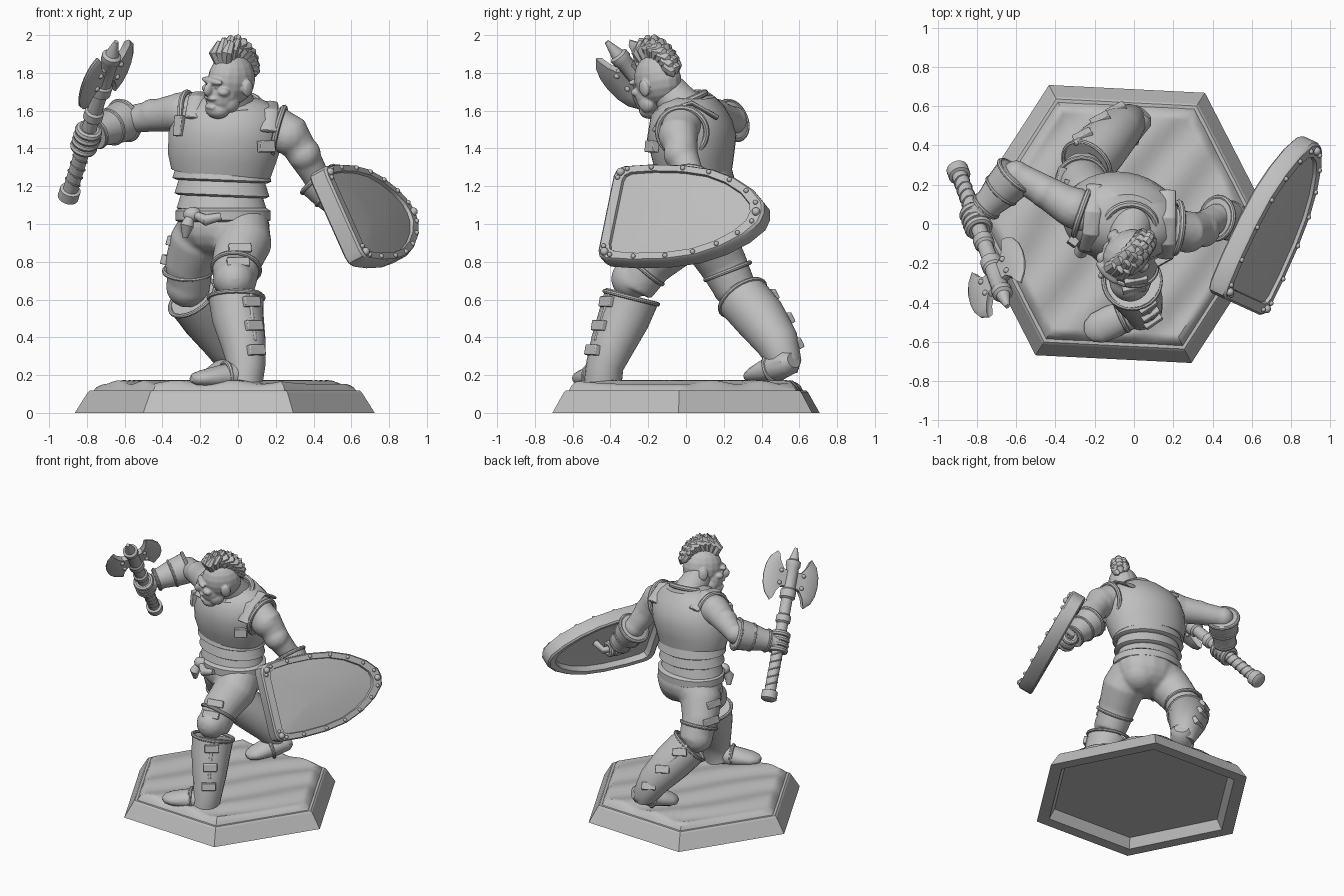
import bpy, bmesh
from math import sin, cos, pi, radians
from mathutils import Vector as V, Matrix

if "Cube" in bpy.data.objects:
    bpy.data.objects.remove(bpy.data.objects["Cube"])

GREY = (0.52, 0.52, 0.52, 1)
mat = bpy.data.materials.new("plain grey")
mat.use_nodes = True
mat.diffuse_color = GREY
mat.node_tree.nodes["Principled BSDF"].inputs["Base Color"].default_value = GREY


# ---------- helpers ----------
def finish(name, bm, voxel=0, relax=2, bevel=0, sharp=38):
    bmesh.ops.recalc_face_normals(bm, faces=bm.faces)
    me = bpy.data.meshes.new(name)
    bm.to_mesh(me)
    bm.free()
    me.materials.append(mat)
    for p in me.polygons:
        p.use_smooth = True
    me.set_sharp_from_angle(angle=radians(sharp))
    ob = bpy.data.objects.new(name, me)
    bpy.context.scene.collection.objects.link(ob)
    if voxel:
        rm = ob.modifiers.new("fuse", 'REMESH')
        rm.mode, rm.voxel_size, rm.use_smooth_shade = 'VOXEL', voxel, True
        sm = ob.modifiers.new("relax", 'SMOOTH')
        sm.factor, sm.iterations = 0.5, relax
    if bevel:
        bv = ob.modifiers.new("bevel", 'BEVEL')
        bv.width, bv.segments = bevel, 2


def loft(bm, rings, closed=False):
    rows = [[bm.verts.new(p) for p in ring] for ring in rings]
    n = len(rows[0])
    pairs = list(zip(rows, rows[1:])) + ([(rows[-1], rows[0])] if closed else [])
    for a, b in pairs:
        for i in range(n):
            j = (i + 1) % n
            bm.faces.new((a[i], a[j], b[j], b[i]))
    if not closed:
        bm.faces.new(rows[0])
        bm.faces.new(rows[-1])


def tube(bm, pts, radii, ref=None, keep=False, n=20):
    pts = [V(p) for p in pts]
    if ref is None:
        whole = (pts[-1] - pts[0]).normalized()
        ref = (1, 0, 0) if abs(whole.z) > 0.7 else (0, 0, 1)
    ref, rings = V(ref), []
    for i, p in enumerate(pts):
        t = (pts[min(i + 1, len(pts) - 1)] - pts[max(i - 1, 0)]).normalized()
        side = ref if keep else (ref - t * ref.dot(t)).normalized()
        up = t.cross(side).normalized()
        r = radii[i]
        rx, ry = r if isinstance(r, tuple) else (r, r)
        rings.append([p + side * rx * cos(2 * pi * k / n) + up * ry * sin(2 * pi * k / n) for k in range(n)])
    loft(bm, rings)


def blob(bm, c, size, m=Matrix()):
    size = size if isinstance(size, tuple) else (size,) * 3
    bmesh.ops.create_uvsphere(bm, u_segments=16, v_segments=10, radius=1,
                              matrix=m @ Matrix.Translation(c) @ Matrix.Diagonal((*size, 1)))


def hoop(bm, c, axis, big, small, n=28):
    q = V(axis).to_track_quat('Z', 'Y')
    rings = []
    for i in range(n):
        d = V((cos(2 * pi * i / n), sin(2 * pi * i / n), 0))
        rings.append([V(c) + q @ (d * (big + small * cos(k * pi / 4)) + V((0, 0, small * sin(k * pi / 4))))
                      for k in range(8)])
    loft(bm, rings, closed=True)


def box(bm, c, size, normal):
    q = V(normal).to_track_quat('Z', 'Y').to_matrix().to_4x4()
    bmesh.ops.create_cube(bm, size=1, matrix=Matrix.Translation(c) @ q @ Matrix.Diagonal((*size, 1)))


def single(name, fn, *args, sharp=38, **kw):
    bm = bmesh.new()
    fn(bm, *args, **kw)
    finish(name, bm, sharp=sharp)


# ---------- hexagonal base, hollow beneath ----------
MID = V((-0.07, 0, 0))


def hex_ring(r, z, n=6):
    out = []
    for k in range(n):
        a = 2 * pi * k / n
        d = r * cos(pi / 6) / cos(a % (pi / 3) - pi / 6)
        out.append(MID + V((d * cos(a - 0.05), d * sin(a - 0.05), z)))
    return out


single("base", loft, [hex_ring(r, z) for r, z in
       [(.66, .07), (.7, 0), (.795, 0), (.727, .108), (.715, .118)]], sharp=15)
ground = []
for k in range(1, 41):
    f = k / 40
    ring = hex_ring(.7 * f, 0, 72)
    for p in ring:
        wave = sin(26 * (p.x * .75 - p.y * .66) + 1.5 * sin(4 * p.y)) * .011
        p.z = .112 + (.05 + wave) * min(1, (1 - f) * 13) ** .6
    ground.append(ring)
single("rippled_ground", loft, ground)

# ---------- body: limbs and neck fused ----------
R_ARM = [(-.2, .04, 1.58), (-.33, .09, 1.59), (-.46, .17, 1.57), (-.6, .25, 1.55)]
R_FORE = [(-.6, .25, 1.55), (-.69, .17, 1.52), (-.79, .05, 1.46)]
L_ARM = [(.18, -.02, 1.53), (.28, -.04, 1.48), (.35, -.02, 1.36), (.42, .03, 1.24)]
L_FORE = [(.42, .03, 1.24), (.5, .02, 1.14), (.59, 0, 1.04)]
bm = bmesh.new()
tube(bm, R_ARM, [.11, .1, .082, .07])
tube(bm, R_FORE, [.075, .07, .045])
tube(bm, L_ARM, [.11, .1, .085, .07])
tube(bm, L_FORE, [.075, .07, .045])
for c, s in [((-.3, .08, 1.59), .108), ((-.6, .25, 1.55), .075), ((-.45, .16, 1.58), .084),
             ((.27, -.04, 1.47), .108), ((.42, .03, 1.24), .075), ((.35, -.03, 1.37), .09),
             ((-.79, .04, 1.45), .065), ((.6, 0, 1.03), .062)]:
    blob(bm, c, s)
tube(bm, [(-.01, .03, 1.55), (-.02, -.04, 1.64), (-.045, -.12, 1.74)], [.13, .108, .09])
finish("arms_and_neck", bm, .012)

# ---------- trousers ----------
L_THIGH = [(.02, .03, 1.02), (.03, -.08, .9), (-.01, -.2, .79), (-.02, -.28, .66)]
R_THIGH = [(-.15, .08, 1.02), (-.22, .13, .9), (-.26, .2, .78), (-.26, .27, .64)]
bm = bmesh.new()
tube(bm, L_THIGH, [.14, .15, .13, .11])
tube(bm, R_THIGH, [.14, .145, .128, .11])
blob(bm, (-.075, .06, .99), (.245, .2, .17))
blob(bm, (.01, .07, .94), (.14, .14, .13))
blob(bm, (-.17, .13, .95), (.14, .13, .13))
blob(bm, (-.02, -.29, .71), .108)
blob(bm, (-.27, .25, .67), .113)
finish("trousers", bm, .012, 8)
bm = bmesh.new()
hoop(bm, (-.01, -.22, .765), (-.1, -.7, -.8), .126, .012)
hoop(bm, (-.265, .22, .75), (0, .35, -.9), .126, .012)
finish("trouser_hems", bm)

# ---------- boots and feet ----------
L_BOOT = [(-.01, -.29, .61), (0, -.33, .5), (.03, -.39, .36), (.045, -.43, .25), (.03, -.44, .16)]
R_BOOT = [(-.24, .3, .61), (-.16, .395, .5), (-.07, .485, .37), (-.02, .525, .26), (-.02, .52, .22)]
single("left_boot", tube, L_BOOT, [.145, .137, .118, .1, .1])
single("right_boot", tube, R_BOOT, [.14, .137, .115, .088, .07])


def foot(name, heel, toe):
    heel, toe = V(heel), V(toe)
    side = (toe - heel).cross(V((0, 0, 1)))
    path = [heel.lerp(toe, f) for f in (-.1, 0, .3, .6, .85, 1, 1.06)]
    single(name, tube, path, [(.05, .04), (.075, .065), (.078, .075), (.085, .06), (.08, .045), (.055, .032), (.02, .015)],
           ref=side)
    single(name + "_strap", hoop, heel.lerp(toe, .42), toe - heel, .075, .013)


foot("left_foot", (.06, -.42, .2), (-.23, -.55, .18))
foot("right_foot", (.03, .55, .27), (-.15, .34, .19))

bm = bmesh.new()
hoop(bm, L_BOOT[0], (0, .25, 1), .145, .012)
hoop(bm, R_BOOT[0], (-.5, -.5, .7), .138, .012)
finish("boot_cuffs", bm)
bm = bmesh.new()
for path, normal, sizes in [(L_BOOT, V((.55, -.8, .2)), (.138, .128, .108)),
                            (R_BOOT, V((-.4, .75, .45)), (.138, .126, .102))]:
    normal.normalize()
    for i, r in enumerate(sizes):
        c = V(path[i]).lerp(V(path[i + 1]), .45)
        box(bm, c + normal * r, (.1, .055, .035), normal)
    rail = [V(path[i]) + normal * r for i, r in enumerate(sizes)]
    tube(bm, rail, [.014] * 3, n=8)
for c, normal in [((.01, -.285, .87), (.15, -.8, .45)), ((0, -.325, .795), (.15, -.8, .45)),
                  ((-.345, .165, .91), (-.9, .25, .25)), ((-.375, .23, .81), (-.9, .25, .25))]:
    box(bm, c, (.12, .05, .04), normal)
finish("leg_buckles", bm, bevel=.006)

# ---------- cuirass and waist lames ----------
TILT = V((1, -.15, -.1))
single("cuirass", tube,
       [(-.09, .05, 1.27), (-.085, .04, 1.35), (-.065, .03, 1.46), (-.045, .03, 1.56),
        (-.03, .04, 1.63), (-.02, .04, 1.675)],
       [(.262, .195), (.285, .215), (.3, .235), (.285, .215), (.245, .165), (.15, .11)],
       ref=TILT, keep=True, n=36)
for i in range(3):
    z, w = 1.27 - i * .08, .262 - i * .011
    single(f"waist_lame_{i + 1}", tube, [(-.085, .05, z + .06), (-.085, .05, z - .035), (-.085, .05, z - .045)],
           [(w - .03, w - .08), (w, w - .055), (w - .02, w - .07)], ref=(1, -.12, -.04), keep=True, n=36)
single("belt", tube, [(-.08, .05, z) for z in (1.01, 1.02, 1.07, 1.085)],
       [(.235, .19), (.252, .207), (.252, .207), (.23, .185)], ref=(1, -.1, 0), keep=True, n=36)
bm = bmesh.new()
blob(bm, (-.24, -.11, 1.05), (.05, .04, .04))
tube(bm, [(-.25, -.11, 1.05), (-.27, -.14, .99), (-.28, -.12, .93)], [.02, .035, .015])
tube(bm, [(-.23, -.12, 1.05), (-.17, -.17, 1.02), (-.09, -.17, 1.04)], [.02, .03, .02])
finish("belt_knot", bm)

bm = bmesh.new()
hoop(bm, (-.02, -.025, 1.645), (.05, -.4, 1), .135, .018)
hoop(bm, (-.265, .06, 1.575), (1, -.35, .05), .122, .016)
hoop(bm, (.215, -.02, 1.49), (1, -.1, -.25), .13, .016)
finish("cuirass_edges", bm)
bm = bmesh.new()
tube(bm, [(-.24, -.13, 1.56), (-.22, -.05, 1.67), (-.21, .06, 1.69), (-.2, .2, 1.61)],
     [(.045, .014)] * 4, ref=(1, 0, 0), n=8)
tube(bm, [(.16, -.17, 1.49), (.17, -.1, 1.6), (.17, .03, 1.64), (.17, .17, 1.56)],
     [(.045, .014)] * 4, ref=(1, 0, 0), n=8)
box(bm, (.15, -.18, 1.41), (.09, .06, .04), (.5, -.9, .1))
box(bm, (-.31, -.09, 1.52), (.05, .11, .04), (-.6, -.8, .1))
finish("shoulder_straps", bm, bevel=.004)

# ---------- gauntlets ----------
for name, path in [("right_gauntlet", R_FORE), ("left_gauntlet", L_FORE)]:
    a, b = V(path[0]), V(path[-1])
    single(name, tube, [a.lerp(b, f) for f in (-.02, .0, .35, .7, .85)], [.1, .112, .1, .077, .08])
    bm = bmesh.new()
    hoop(bm, a.lerp(b, .02), b - a, .108, .013)
    hoop(bm, a.lerp(b, .4), b - a, .094, .01)
    hoop(bm, a.lerp(b, .8), b - a, .076, .01)
    finish(name + "_bands", bm)

# ---------- head, turned and rolled ----------
HEAD = (Matrix.Translation((-.05, -.16, 1.745)) @ Matrix.Rotation(radians(-46), 4, 'Z')
        @ Matrix.Rotation(.17, 4, 'Y') @ Matrix.Rotation(.08, 4, 'X'))
bm = bmesh.new()
for c, s in [((0, .02, .02), (.11, .14, .14)), ((0, -.045, -.06), (.09, .088, .105)),
             ((0, -.07, -.135), (.07, .062, .05)), ((0, -.122, .022), (.078, .026, .02)),
             ((0, -.142, -.025), (.02, .034, .036)), ((0, -.128, -.07), (.043, .018, .012)),
             ((0, -.122, -.118), (.04, .018, .013))]:
    blob(bm, c, s, HEAD)
for s in (-1, 1):
    blob(bm, (s * .06, -.09, -.03), (.034, .034, .024), HEAD)
    blob(bm, (s * .118, .03, -.01), (.018, .034, .046), HEAD)
    blob(bm, (s * .035, -.118, -.004), .012, HEAD)
    blob(bm, (s * .065, -.03, -.1), (.03, .05, .045), HEAD)
finish("head", bm, .007, 1)
bm = bmesh.new()
for i in range(8):
    a = radians(54 + i * 13)
    tall = .075 - max(0, i - 2) * .011
    for s in (-1, 0, 1):
        def on_skull(turn, lift, drift):
            d = a + turn + s * .07
            return HEAD @ V((s * drift, .02 - cos(d) * (.138 + lift), .02 + sin(d) * (.14 + lift)))
        tube(bm, [on_skull(0, -.03, .014), on_skull(.1, tall * .5, .032),
                  on_skull(.32, tall - abs(s) * .015, .028), on_skull(.5, tall * .6, .02)],
             [.032, .036, .028, .006], n=8)
finish("mohawk", bm)

# ---------- double-bladed axe ----------
END, TIP = V((-.9, .28, 1.14)), V((-.645, -.42, 1.965))
AXIS = (TIP - END).normalized()
SIDE = V((.28, .25, .2))
SIDE = (SIDE - AXIS * SIDE.dot(AXIS)).normalized()
FLAT = AXIS.cross(SIDE)
stops = [(-.01, .04), (0, .056), (.05, .056), (.055, .04), (.5, .04), (.51, .052), (.55, .052), (.56, .04),
         (.66, .04), (.67, .055), (.72, .055), (.73, .045), (.87, .045), (.88, .052), (.91, .052), (.92, .036), (1, .012)]
single("axe_haft", tube, [END.lerp(TIP, f) for f, r in stops], [r for f, r in stops])
bm = bmesh.new()
for i in range(5):
    hoop(bm, END.lerp(TIP, .1 + i * .05), AXIS + SIDE * .5, .042, .005, 16)
finish("haft_wrap", bm)
bm = bmesh.new()
for i in range(4):
    hoop(bm, END.lerp(TIP, .325 + i * .034), AXIS, .053, .021, 16)
finish("right_fingers", bm)
HUB = END.lerp(TIP, .79)
half = [(.03, .06), (.075, .07), (.11, .12), (.13, .18), (.175, .135), (.2, .07)]
outline = half + [(.207, 0)] + [(x, -y) for x, y in reversed(half)]
bm = bmesh.new()
for s in (-1, 1):
    rings = []
    for grow, h in [(.9, -.02), (1, -.004), (1, .004), (.9, .02)]:
        rings.append([HUB + SIDE * s * (x * grow) + AXIS * y * grow + FLAT * h for x, y in outline])
    loft(bm, rings)
    for y in (-.045, .045):
        for h in (-.02, .02):
            blob(bm, HUB + SIDE * s * .085 + AXIS * y + FLAT * h, .015)
finish("axe_blades", bm)

# ---------- shield ----------
U = V((.416, .909, 0)).normalized()
N = V((.81, -.37, .437)).normalized()
W = N.cross(U).normalized()
FOOT = V((.535, -.415, 1.05))
edge = [(0, .22), (.012, .255), (.05, .275), (.2, .285), (.4, .28), (.57, .255), (.71, .205), (.83, .135), (.905, .06)]
edge = edge + [(.92, 0)] + [(s, -t) for s, t in reversed(edge)]


def shield_ring(grow, h):
    return [FOOT + U * (.4 + (s - .4) * grow) + W * t * grow + N * h for s, t in edge]


single("shield", loft, [shield_ring(g, h) for g, h in
       [(.5, -.02), (.86, -.025), (.88, -.07), (.97, -.075), (1, -.065), (1, .02), (.975, .032),
        (.85, .034), (.84, .016), (.5, .028), (.2, .032)]])
bm = bmesh.new()
for i, p in enumerate(shield_ring(.92, .035)):
    blob(bm, p, .022 if i in (1, 9, 17) else .013)
finish("shield_studs", bm)
grip = V((.6, 0, 1.03))
bm = bmesh.new()
tube(bm, [grip + U * k + N * h for k, h in ((-.12, .08), (-.1, 0), (.1, 0), (.12, .08))], [.024] * 4, n=12)
for i in range(4):
    hoop(bm, grip + U * (i - 1.5) * .033, U, .04, .02, 16)
finish("shield_grip_and_left_fingers", bm)
